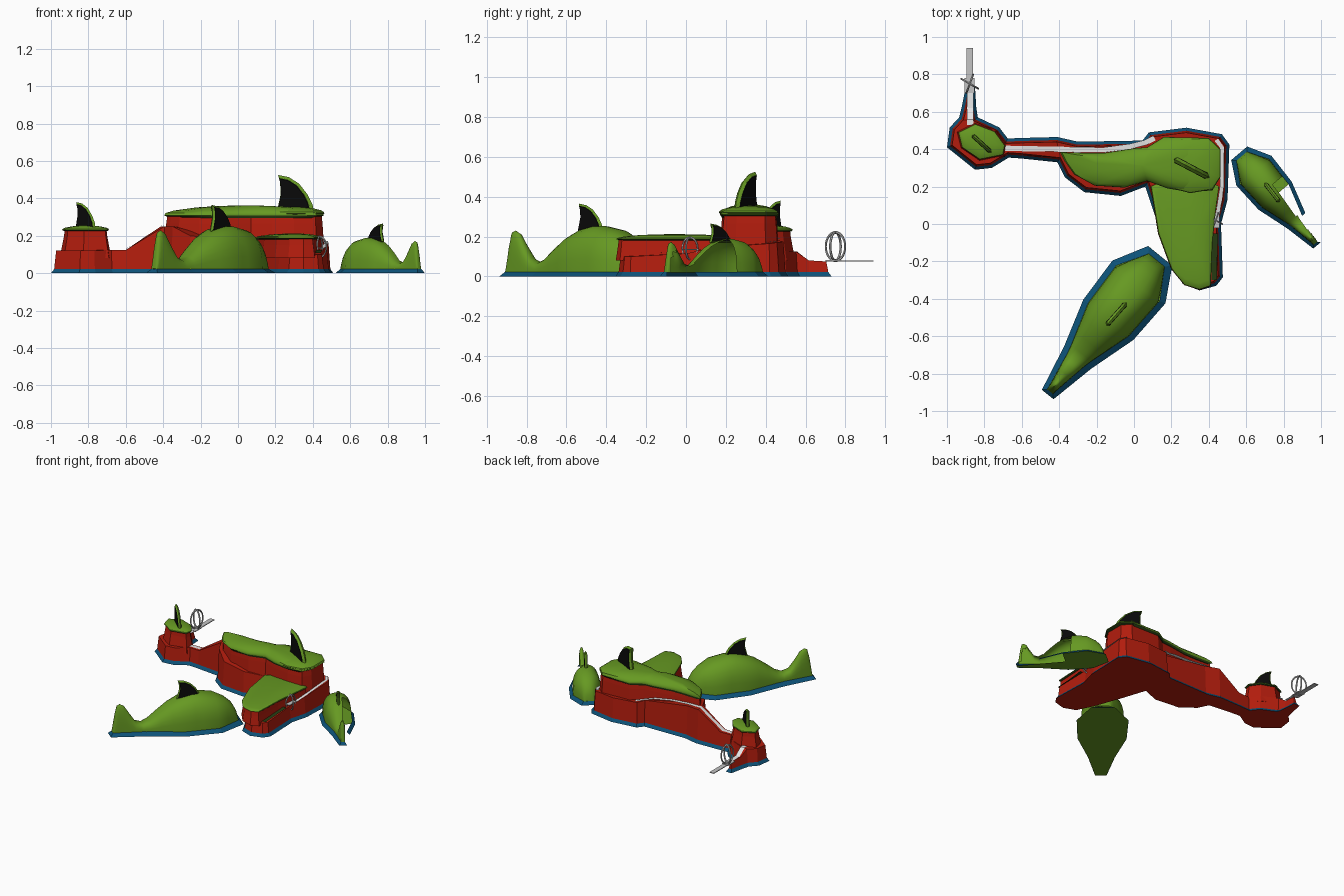
import bpy, bmesh, math
from mathutils import Vector

if "Cube" in bpy.data.objects:
    bpy.data.objects.remove(bpy.data.objects["Cube"])


def material(name, rgb):
    m = bpy.data.materials.new(name)
    m.diffuse_color = (*rgb, 1)
    m.use_nodes = True
    m.node_tree.nodes["Principled BSDF"].inputs["Base Color"].default_value = m.diffuse_color
    return m


GREEN = material("grass green", (0.133, 0.319, 0.016))
RED = material("rock red", (0.45, 0.012, 0.004))
BLUE = material("water blue", (0.004, 0.084, 0.188))
BLACK = material("fin black", (0.003, 0.003, 0.003))
WHITE = material("road white", (1, 1, 1))
GREY = material("ring grey", (0.55, 0.55, 0.55))
DARK = material("dark moss", (0.02, 0.045, 0.006))


def make(name, verts, faces, mat, smooth=None, rule=None, mat2=None):
    bm = bmesh.new()
    vs = [bm.verts.new(v) for v in verts]
    for f in faces:
        bm.faces.new([vs[i] for i in f])
    bmesh.ops.recalc_face_normals(bm, faces=bm.faces)
    me = bpy.data.meshes.new(name)
    me.materials.append(mat)
    if mat2:
        me.materials.append(mat2)
        for f in bm.faces:
            f.material_index = int(rule(f))
    bm.to_mesh(me)
    bm.free()
    ob = bpy.data.objects.new(name, me)
    bpy.context.collection.objects.link(ob)
    if smooth:
        bpy.ops.object.select_all(action='DESELECT')
        ob.select_set(True)
        bpy.context.view_layer.objects.active = ob
        bpy.ops.object.shade_smooth_by_angle(angle=math.radians(smooth))
    return ob


def loft(name, rings, mat, caps=(True, True), **kw):
    n = len(rings[0])
    verts = [p for r in rings for p in r]
    faces = [(k*n+i, k*n+(i+1) % n, (k+1)*n+(i+1) % n, (k+1)*n+i)
             for k in range(len(rings)-1) for i in range(n)]
    if caps[0]:
        faces.append(tuple(range(n)))
    if caps[1]:
        faces.append(tuple(range(len(verts)-n, len(verts))))
    return make(name, verts, faces, mat, **kw)


def inset(poly, d):
    out = []
    for i, p in enumerate(poly):
        p = Vector(p[:2])
        a = (p - Vector(poly[i-1][:2])).normalized()
        b = (Vector(poly[(i+1) % len(poly)][:2]) - p).normalized()
        m = Vector((-a.y-b.y, a.x+b.x)).normalized()
        q = p + m * d / max(0.6, m.dot(Vector((-a.y, a.x))))
        out.append((q.x, q.y))
    return out


def at(poly, z):
    return [(p[0], p[1], z) for p in poly]


# Shoreline of the long island: x, y and height of the rock ledge
SHORE = [(-1, .41, .12), (-.85, .29, .12), (-.76, .30, .12), (-.67, .355, .125), (-.6, .35, .125),
         (-.41, .33, .25), (-.37, .25, .25), (-.265, .17, .2), (-.07, .15, .18), (.06, .2, .16),
         (.12, .02, .11), (.2, -.2, .1), (.26, -.32, .1), (.35, -.355, .1), (.44, -.33, .1),
         (.475, -.285, .1), (.465, 0, .115), (.5, .13, .145), (.51, .425, .165), (.47, .48, .17),
         (.28, .515, .175), (.08, .49, .18), (.045, .446, .19), (-.3, .44, .24), (-.41, .465, .25),
         (-.6, .46, .125), (-.675, .457, .125), (-.72, .516, .125), (-.835, .57, .125), (-.843, .62, .08),
         (-.85, .73, .075), (-.9, .73, .075), (-.922, .62, .08), (-.935, .57, .125), (-.985, .516, .12)]
foot = at(inset(SHORE, .016), .022)
ledge = [(p[0], p[1], s[2]) for p, s in zip(inset(SHORE, .026), SHORE)]
loft("island_water_edge", [at(SHORE, 0), foot], BLUE, (False, False))
loft("island_underside", [at(SHORE, 0), at(inset(SHORE, .005), .001)], RED, (True, False))
loft("island_lower_rock", [foot, ledge], RED, (False, False))
make("island_ledge_tops", ledge, [(0, 1, 2, 3, 4, 25, 26, 27, 28, 33, 34), (28, 29, 32, 33), (29, 30, 31, 32),
                                  (4, 5, 24, 25), tuple(range(5, 25))], RED)

# Upper rock blocks with domed grass caps
WEST_TOP = [(-.94, .49), (-.92, .41), (-.825, .345), (-.7, .37), (-.69, .42), (-.745, .495), (-.85, .535)]
MAIN_TOP = [(-.395, .385), (-.37, .335), (-.32, .265), (-.21, .205), (-.05, .195), (.07, .23), (.18, .19),
            (.3, .17), (.42, .18), (.46, .25), (.46, .4), (.4, .46), (.16, .465), (.07, .41),
            (.0, .405), (-.16, .38), (-.26, .38)]
EAST_TOP = [(.12, .3), (.17, .2), (.3, .165), (.42, .185), (.462, .25), (.462, .4), (.4, .46),
            (.22, .455), (.13, .4)]
SOUTH_TOP = [(.09, .2), (.13, -.05), (.2, -.24), (.27, -.325), (.35, -.35), (.41, -.33),
             (.42, -.1), (.435, .05), (.455, .2), (.3, .3)]


def grass_cap(name, poly, z0, z1):
    cx = sum(p[0] for p in poly) / len(poly)
    cy = sum(p[1] for p in poly) / len(poly)
    rings = []
    for s, h in ((.93, 0), (1, .22), (.98, .4), (.88, .6), (.6, .85), (.3, .97), (.05, 1)):
        rings.append([(cx+(x-cx)*s, cy+(y-cy)*s, z0+(z1-z0)*h) for x, y in poly])
    loft(name, rings, GREEN, smooth=35, mat2=DARK,
         rule=lambda f: f.calc_center_median().z < z0+(z1-z0)*.15)


for name, poly, z0, z1, flare in (("west", WEST_TOP, .225, .255, -.012), ("main", MAIN_TOP, .295, .362, -.004),
                                  ("south", SOUTH_TOP, .18, .212, -.002)):
    loft(name+"_rock_block", [at(inset(poly, flare), .08), at(inset(poly, .008), z0-.03),
                              at(inset(poly, .012), z0+.008)], RED)
    grass_cap(name+"_grass_cap", poly, z0, z1)
grass_cap("east_grass_mound", EAST_TOP, .31, .355)


# Road and moss strips lying on the ledge
def strip(name, path, w, mat):
    verts, n = [], len(path)
    for i, p in enumerate(path):
        d = Vector(path[min(i+1, n-1)]) - Vector(path[max(i-1, 0)])
        o = Vector((-d.y, d.x, 0)).normalized() * w / 2
        verts += [Vector(p)+o, Vector(p)-o]
    make(name, verts, [(2*i, 2*i+1, 2*i+3, 2*i+2) for i in range(n-1)], mat)


strip("road_north_tail", [(-.876, .71, .08), (-.876, .62, .085), (-.876, .56, .13), (-.876, .53, .13)], .034, WHITE)
strip("road_ramp", [(-.69, .405, .129), (-.6, .403, .129), (-.41, .4, .254), (-.3, .397, .251),
                    (-.16, .396, .24), (-.02, .415, .223), (.06, .435, .2), (.11, .46, .188)], .028, WHITE)
strip("road_east_side", [(.44, .45, .177), (.47, .41, .172), (.47, .2, .158), (.447, .05, .13)], .022, WHITE)
strip("ledge_moss", [(.435, -.05, .125), (.43, -.18, .114), (.43, -.3, .108)], .03, DARK)

# Fins: front base point, back base point, base height, fin height
FIN = [(0, -.15), (.05, .15), (.18, .45), (.4, .76), (.66, .94), (.93, 1), (.88, .8), (.87, .45), (.98, -.15)]


def fin(name, a, b, z, h):
    a, b = Vector((*a, z)), Vector((*b, z))
    d = b - a
    nrm = Vector((-d.y, d.x, 0)).normalized()

    def outline(scale, off):
        return [a + d*(.58+(u-.58)*scale) + Vector((0, 0, h*(.4+(v-.4)*scale))) + nrm*off for u, v in FIN]
    t = d.length * .06
    loft(name, [outline(.86, -t), outline(1, 0), outline(.86, t)], GREEN)
    for side, s in (("left", 1), ("right", -1)):
        loft(name+"_dark_patch_"+side, [outline(.85, s*t), outline(.82, s*(t+.003))], BLACK)


fin("west_fin", (-.76, .38), (-.87, .48), .25, .13)
fin("main_fin", (.41, .245), (.2, .355), .335, .19)
fin("large_whale_hill_fin", (-.035, -.415), (-.15, -.545), .24, .125)
fin("small_whale_hill_fin", (.695, .225), (.78, .115), .18, .085)

# Whale shaped hills: distance along the axis, ridge height
RIDGE = [(.03, .03), (.04, .09), (.07, .145), (.12, .19), (.2, .232), (.31, .254), (.36, .254), (.44, .236),
         (.52, .2), (.6, .145), (.67, .09), (.72, .07), (.77, .09), (.81, .15), (.85, .213), (.88, .23),
         (.9, .222), (.915, .16), (.93, .06), (.935, .024)]
OUTER = [(0, .083), (.18, .182), (.44, .172), (.70, .094), (.955, .04)]
INNER = [(.03, .055), (.19, .15), (.44, .14), (.70, .06), (.935, .02)]


def width(t):
    for (a, wa), (b, wb) in zip(INNER, INNER[1:]):
        if t <= b + 1e-6:
            return wa + (wb-wa)*(t-a)/(b-a)


def whale_hill(name, head, tail, k, kz, broken):
    head = Vector(head)
    d = (Vector(tail) - head).normalized()
    nrm = Vector((-d.y, d.x))

    def pt(t, s, z):
        p = head + d*t*k + nrm*s*k
        return (p.x, p.y, z)

    def build(part, local, faces, mat, t_min, smooth=None):
        keep = []
        for f in faces:
            t = sum(local[i][0] for i in f) / len(f)
            s = sum(local[i][1] for i in f) / len(f)
            if not (broken and s > .025 and t_min < t < .9):
                keep.append(f)
        make(name+part, [pt(*v) for v in local], keep, mat, smooth)

    # Body
    n = 14
    local = []
    for t, z in RIDGE:
        for j in range(n+1):
            a = math.pi*j/n
            c = math.cos(a)
            s = width(t) * math.copysign(abs(c)**.85, c)
            local.append((t, s, .02 + (z*kz-.02)*max(0, math.sin(a))**.8))
    faces = [(i*(n+1)+j, i*(n+1)+j+1, (i+1)*(n+1)+j+1, (i+1)*(n+1)+j)
             for i in range(len(RIDGE)-1) for j in range(n)]
    build("_body", local, faces, GREEN, .37, 50)
    # Water skirt
    loop_o = [(t, -w, 0) for t, w in OUTER] + [(t, w, 0) for t, w in reversed(OUTER)]
    loop_i = [(t, -w, .022) for t, w in INNER] + [(t, w, .022) for t, w in reversed(INNER)]
    build("_water_edge", loop_o + loop_i, [(i, (i+1) % 10, 10+(i+1) % 10, 10+i) for i in range(10)], BLUE, .7)
    # Underside, in two halves
    local = [(t, w*m, .0005) for t, w in OUTER for m in (-.99, 0, .99)]
    build("_underside", local, [(3*i+j, 3*i+j+1, 3*i+j+4, 3*i+j+3) for i in range(4) for j in (0, 1)], GREEN, .45)


whale_hill("large_whale_hill", (.14, -.17), (-.46, -.91), 1, 1, False)
whale_hill("small_whale_hill", (.5625, .378), (.98, -.115), .675, .75, True)


# Crossed wire rings with a flat plank
def wire_rings(name, c, k):
    for i, ang in enumerate((70, -30)):
        bpy.ops.mesh.primitive_torus_add(major_segments=28, minor_segments=6, major_radius=1, minor_radius=.1,
                                         location=c, rotation=(math.pi/2, 0, math.radians(ang)))
        ob = bpy.context.object
        ob.name = f"{name}_ring_{i}"
        ob.scale = (.052*k, .071*k, .06*k)
        ob.data.materials.append(GREY)


def plank(name, c, size):
    bpy.ops.mesh.primitive_cube_add(size=1, location=c)
    ob = bpy.context.object
    ob.name = name
    ob.scale = size
    ob.data.materials.append(GREY)


wire_rings("north", (-.878, .75, .15), 1)
plank("north_plank", (-.878, .82, .077), (.036, .24, .005))
plank("north_plank_base", (-.88, .74, .08), (.055, .08, .005))
wire_rings("east", (.437, .02, .14), .78)
plank("east_plank", (.437, .02, .135), (.04, .085, .005))
